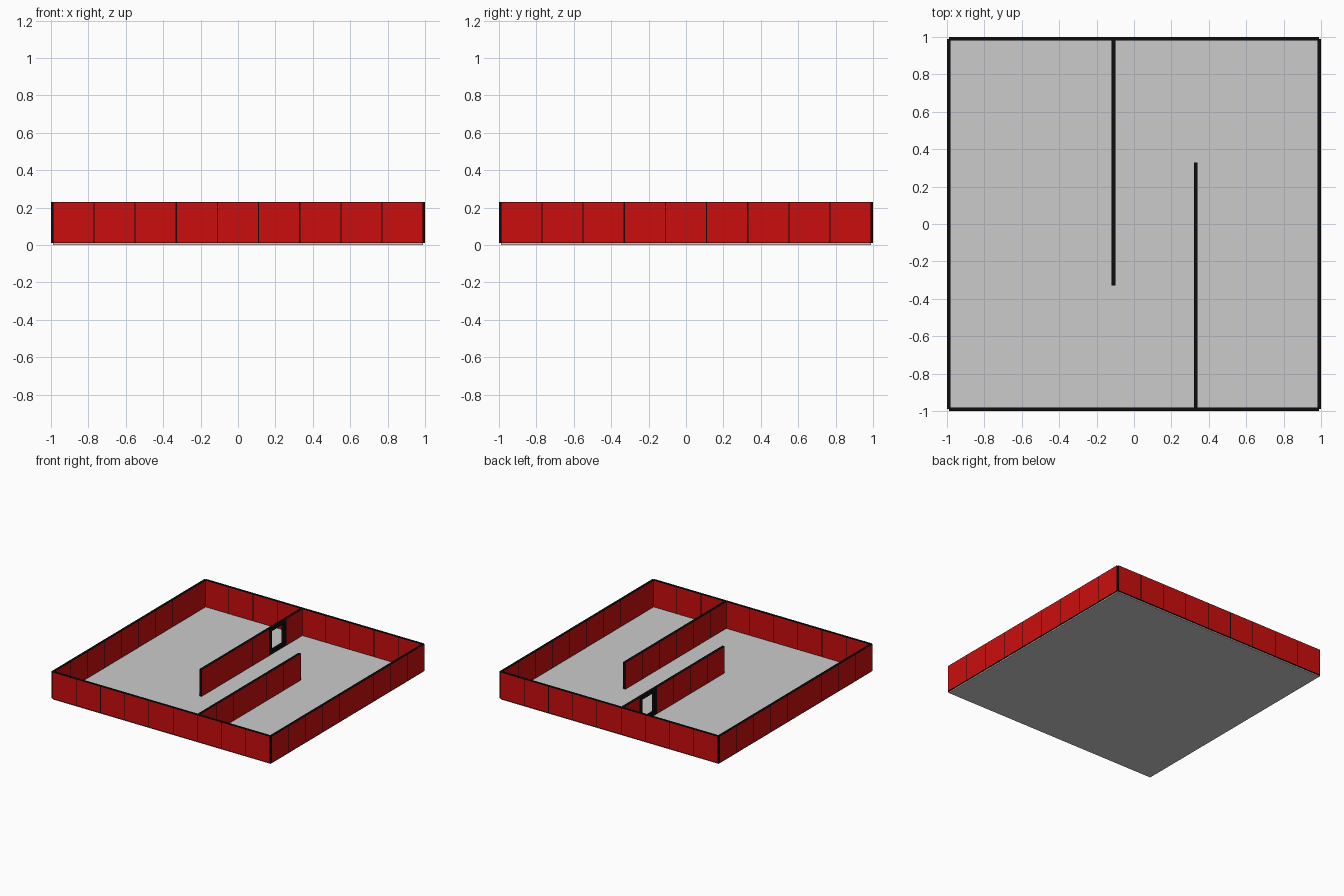
import bpy, bmesh, math
from mathutils import Matrix, Vector

if "Cube" in bpy.data.objects:
    bpy.data.objects.remove(bpy.data.objects["Cube"])

def mat(name, c):
    m = bpy.data.materials.new(name)
    m.diffuse_color = (*c, 1)
    m.use_nodes = True
    m.node_tree.nodes["Principled BSDF"].inputs["Base Color"].default_value = m.diffuse_color
    return m

RED = mat("red panel", (0.6, 0.004, 0.004))
BLACK = mat("black frame", (0.004, 0.004, 0.004))
GREY = mat("grey floor", (0.6, 0.6, 0.6))

S, T, Z0 = 0.22, 0.02, 0.01      # panel size, thickness, floor height
EDGE = 0.004                     # thin black border round each red panel
HALF = 4.5 * S

def add_box(bm, size, centre):
    m = Matrix.Translation(centre) @ Matrix.Diagonal((*size, 1))
    v = bmesh.ops.create_cube(bm, size=1, matrix=m)["verts"]
    return list({f for x in v for f in x.link_faces})

def add_panel(bm, i):
    """Black slab with an inset red face on both sides."""
    for f in add_box(bm, (S, T, S), ((i + 0.5) * S, 0, Z0 + S / 2)):
        f.material_index = 1
        if abs(f.normal.y) > 0.5:
            bmesh.ops.inset_region(bm, faces=[f], thickness=EDGE)
            f.material_index = 0

def add_window(bm, i, b=0.032):
    """Open black frame made of two posts and two rails."""
    x, z = (i + 0.5) * S, Z0 + S / 2
    for s in (-1, 1):
        o = s * (S - b) / 2
        for f in (add_box(bm, (b, T, S), (x + o, 0, z)) +
                  add_box(bm, (S - 2 * b, T, b), (x, 0, z + o))):
            f.material_index = 1

def wall(name, start, angle, count, window=None):
    bm = bmesh.new()
    for i in range(count):
        if i == window:
            add_window(bm, i)
        else:
            bm.normal_update()
            add_panel(bm, i)
    me = bpy.data.meshes.new(name)
    bm.transform(Matrix.Translation(Vector((*start, 0))) @
                 Matrix.Rotation(math.radians(angle), 4, "Z"))
    bm.normal_update()
    bm.to_mesh(me)
    bm.free()
    me.materials.append(RED)
    me.materials.append(BLACK)
    bpy.context.collection.objects.link(bpy.data.objects.new(name, me))

# floor slab
bm = bmesh.new()
add_box(bm, (2 * HALF, 2 * HALF, Z0), (0, 0, Z0 / 2))
me = bpy.data.meshes.new("floor")
bm.to_mesh(me)
bm.free()
me.materials.append(GREY)
bpy.context.collection.objects.link(bpy.data.objects.new("floor", me))

# outer walls
wall("front_wall", (-HALF, -HALF), 0, 9)
wall("back_wall", (-HALF, HALF), 0, 9)
wall("left_wall", (-HALF, -HALF), 90, 9)
wall("right_wall", (HALF, -HALF), 90, 9)

# inner partitions, the back one has a window in its second panel
wall("back_partition", (-S / 2, HALF), -90, 6, window=1)
wall("front_partition", (1.5 * S, -HALF), 90, 6)
